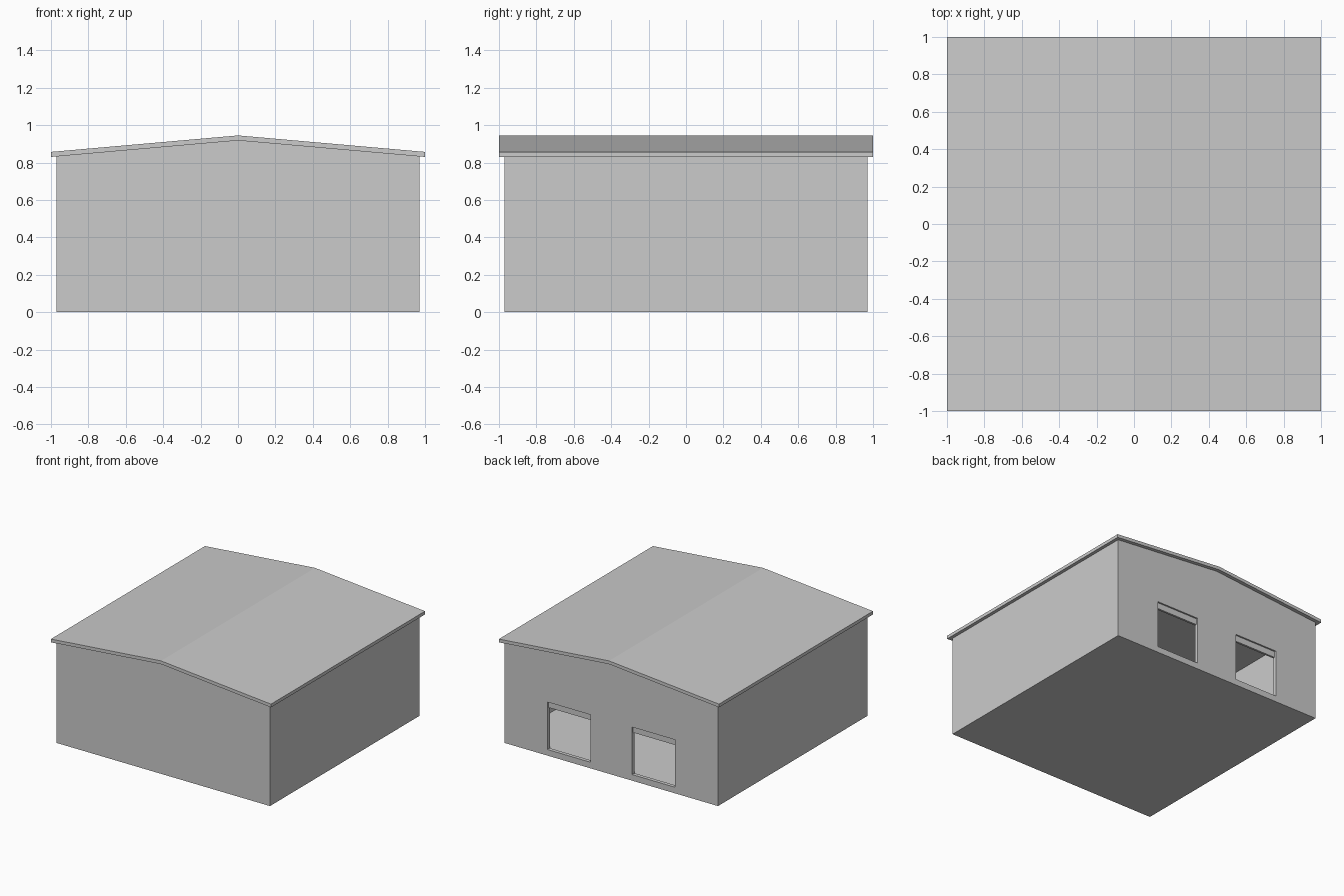
import bpy
import bmesh

if "Cube" in bpy.data.objects:
    bpy.data.objects.remove(bpy.data.objects["Cube"])


def prism(name, profile, y0, y1):
    """Extrude an x/z profile from y0 to y1."""
    bm = bmesh.new()
    face = bm.faces.new([bm.verts.new((x, y0, z)) for x, z in profile])
    ext = bmesh.ops.extrude_face_region(bm, geom=[face])["geom"]
    verts = [v for v in ext if isinstance(v, bmesh.types.BMVert)]
    bmesh.ops.translate(bm, verts=verts, vec=(0, y1 - y0, 0))
    bmesh.ops.recalc_face_normals(bm, faces=bm.faces)
    mesh = bpy.data.meshes.new(name)
    bm.to_mesh(mesh)
    bm.free()
    obj = bpy.data.objects.new(name, mesh)
    bpy.context.collection.objects.link(obj)
    return obj


def gable(half, bottom, eave, ridge):
    return [(-half, bottom), (half, bottom), (half, eave), (0, ridge), (-half, eave)]


def rect(x0, x1, z0, z1):
    return [(x0, z0), (x1, z0), (x1, z1), (x0, z1)]


def cut(target, cutter):
    cutter.hide_render = True
    cutter.display_type = 'WIRE'
    mod = target.modifiers.new(cutter.name, 'BOOLEAN')
    mod.operation = 'DIFFERENCE'
    mod.solver = 'EXACT'
    mod.object = cutter


# Hollow building body with a gabled top
walls = prism("walls", gable(0.97, 0, 0.833, 0.918), -0.97, 0.97)
cut(walls, prism("interior_cutter", gable(0.94, 0.045, 0.783, 0.868), -0.94, 0.94))

# Two doorways in the back wall, each with a slightly recessed header
for side, x0, x1 in (("left", 0.19, 0.58), ("right", -0.58, -0.19)):
    cut(walls, prism(f"{side}_doorway_cutter", rect(x0, x1, 0.05, 0.44), 0.92, 1.0))
    prism(f"{side}_door_header", rect(x0, x1, 0.39, 0.44), 0.94, 0.957)

# Thin folded roof slab overhanging every wall
prism("roof", [(-1, 0.83), (0, 0.918), (1, 0.83), (1, 0.857), (0, 0.945), (-1, 0.857)], -1, 1)
